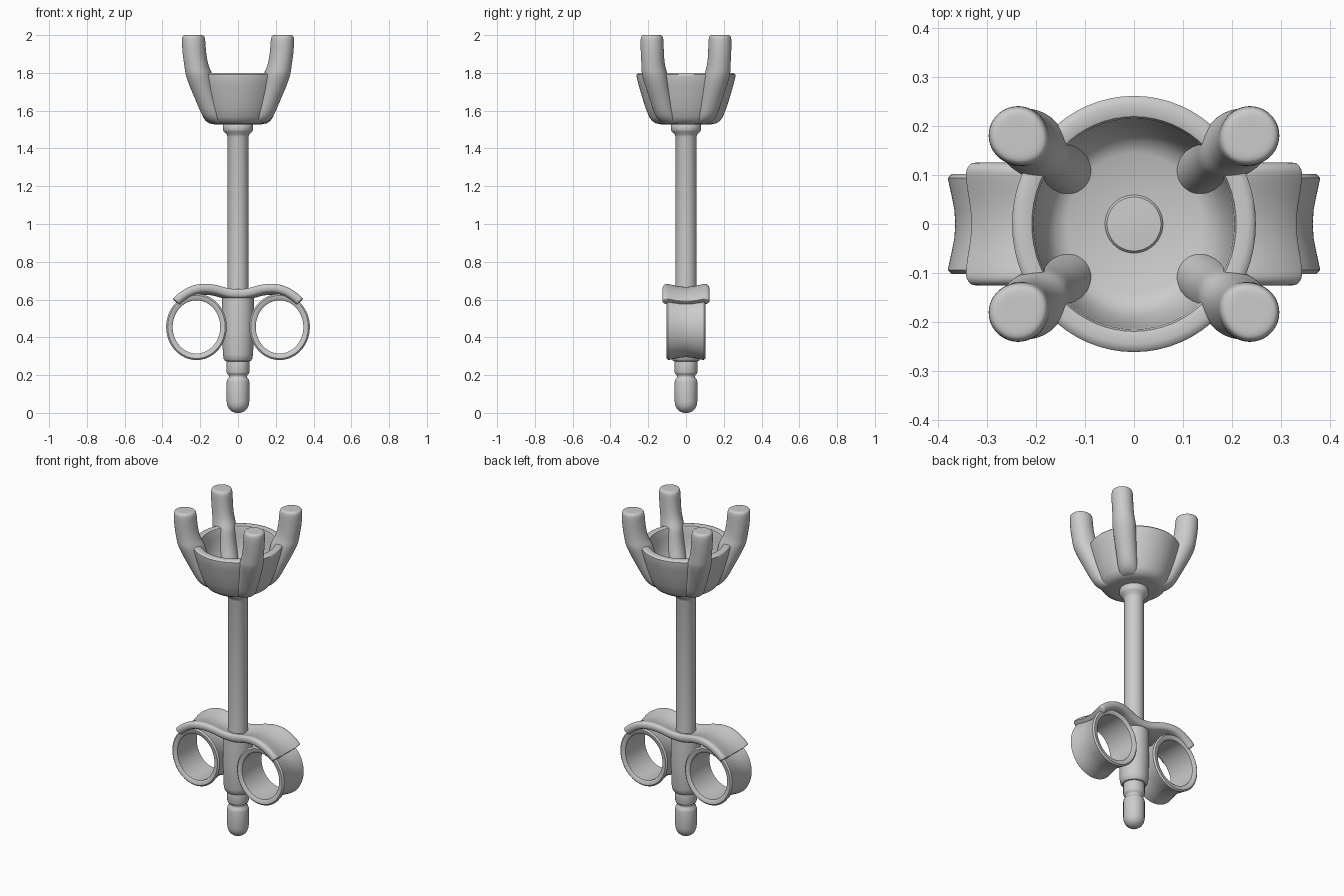
import bpy, bmesh
from math import sin, cos, pi, hypot, atan2


def skin(name, rings, wrap=False, caps=True, subsurf=0, angle=40):
    """Join equal-length closed loops of points into one smooth mesh."""
    bm = bmesh.new()
    loops = [[bm.verts.new(p) for p in r] for r in rings]
    n = len(loops[0])
    pairs = list(zip(loops, loops[1:])) + ([(loops[-1], loops[0])] if wrap else [])
    for a, b in pairs:
        for i in range(n):
            j = (i + 1) % n
            bm.faces.new((a[i], a[j], b[j], b[i]))
    if caps and not wrap:
        bm.faces.new(loops[0])
        bm.faces.new(loops[-1])
    bmesh.ops.recalc_face_normals(bm, faces=bm.faces)
    me = bpy.data.meshes.new(name)
    bm.to_mesh(me)
    bm.free()
    ob = bpy.data.objects.new(name, me)
    bpy.context.collection.objects.link(ob)
    bpy.context.view_layer.objects.active = ob
    ob.select_set(True)
    if subsurf:
        bpy.ops.object.shade_smooth()
        ob.modifiers.new("smooth", 'SUBSURF').levels = subsurf
        ob.modifiers["smooth"].render_levels = subsurf
    else:
        bpy.ops.object.shade_smooth_by_angle(angle=angle * pi / 180)
    ob.select_set(False)
    return ob


def lathe(name, profile, sx=1, sy=1, wrap=False, seg=64):
    rings = [[(sx * r * cos(2 * pi * i / seg), sy * r * sin(2 * pi * i / seg), z)
              for i in range(seg)] for r, z in profile]
    return skin(name, rings, wrap)


def sweep(name, path, section, closed=False, widths=None, subsurf=0):
    """Sweep a (y, normal offset) section along an x-z path."""
    rings, n = [], len(path)
    for k, (x, z) in enumerate(path):
        a = path[k - 1] if closed or k else path[0]
        b = path[(k + 1) % n] if closed or k < n - 1 else path[-1]
        tx, tz = b[0] - a[0], b[1] - a[1]
        d = hypot(tx, tz)
        w = widths[k] if widths else 1
        rings.append([(x - tz / d * o, y * w, z + tx / d * o) for y, o in section])
    return skin(name, rings, closed, subsurf=subsurf)


# Post with rounded tip, friction groove and collar
lathe("post", [(0.012, 0), (0.03, 0.006), (0.046, 0.019), (0.056, 0.037), (0.06, 0.06),
               (0.06, 0.165), (0.057, 0.177), (0.049, 0.186), (0.047, 0.194), (0.05, 0.202),
               (0.058, 0.208), (0.06, 0.215), (0.06, 0.27), (0.055, 0.29), (0.055, 1.46),
               (0.06, 1.475), (0.074, 1.488), (0.08, 1.498), (0.08, 1.525), (0.07, 1.54),
               (0.065, 1.595), (0.055, 1.606), (0.02, 1.608)], 1, 1)

# Cup seat for the stone, slightly oval
lathe("cup", [(0.03, 1.528), (0.13, 1.528), (0.155, 1.533), (0.175, 1.546), (0.189, 1.566),
              (0.21, 1.62), (0.228, 1.68), (0.243, 1.735), (0.254, 1.78), (0.254, 1.791),
              (0.248, 1.798), (0.238, 1.80), (0.222, 1.80), (0.213, 1.797), (0.209, 1.787),
              (0.205, 1.74), (0.196, 1.69), (0.182, 1.645), (0.165, 1.618), (0.14, 1.605),
              (0.03, 1.60)], 0.98, 1.03)

# Four prongs: stacked teardrop sections with the point facing inward
stations = [(0.09, 0.07, 1.532, 0.036, 0), (0.105, 0.085, 1.536, 0.048, 0),
            (0.132, 0.107, 1.565, 0.057, 0.1), (0.16, 0.128, 1.64, 0.059, 0.1),
            (0.188, 0.148, 1.71, 0.062, 0.2), (0.206, 0.163, 1.77, 0.067, 0.3),
            (0.214, 0.17, 1.80, 0.067, 0.32), (0.222, 0.175, 1.83, 0.062, 0.25),
            (0.233, 0.179, 1.89, 0.061, 0.18), (0.237, 0.181, 1.96, 0.062, 0.15),
            (0.238, 0.181, 1.988, 0.060, 0.15), (0.238, 0.181, 2.0, 0.053, 0.15),
            (0.238, 0.181, 2.0, 0.03, 0.1)]
for sx, sy, where in ((1, 1, "back_right"), (-1, 1, "back_left"),
                      (1, -1, "front_right"), (-1, -1, "front_left")):
    rings = []
    for cx, cy, z, r, point in stations:
        inward = atan2(-cy, -cx)
        ring = []
        for i in range(16):
            t = inward + 2 * pi * i / 16
            rr = r * (1 + point * max(0, cos(t - inward)) ** 4)
            ring.append((sx * (cx + rr * cos(t)), sy * (cy + rr * sin(t)), z))
        rings.append(ring)
    skin(where + "_prong", rings, subsurf=2)

# Clutch barrel gripping the post
lathe("clutch_barrel", [(0.05, 0.272), (0.066, 0.274), (0.075, 0.284), (0.08, 0.31),
                        (0.084, 0.45), (0.084, 0.60), (0.082, 0.63), (0.074, 0.643),
                        (0.05, 0.646)])

# Curved butterfly wings with a dished top
half = [(0.06, 0.641), (0.1, 0.655), (0.15, 0.665), (0.2, 0.666), (0.25, 0.653),
        (0.3, 0.623), (0.328, 0.596), (0.333, 0.590)]
half_w = [0.78, 0.84, 0.92, 0.98, 1.0, 1.0, 1.0, 0.99]
path = [(-x, z) for x, z in half[::-1]] + [(0, 0.634)] + half
widths = half_w[::-1] + [0.75] + half_w
section = [(-0.125, -0.018), (-0.127, 0.008), (-0.113, 0.021), (-0.09, 0.016), (-0.045, 0.005),
           (0, 0.001), (0.045, 0.005), (0.09, 0.016), (0.113, 0.021), (0.127, 0.008),
           (0.125, -0.018), (0.11, -0.03), (0.06, -0.036), (0, -0.042), (-0.06, -0.036),
           (-0.11, -0.03)]
sweep("clutch_wings", path, section, widths=widths, subsurf=2)

# Rolled loops with a waisted outer face
band = [(-0.1, -0.012), (-0.102, 0.008), (-0.094, 0.0165), (-0.06, 0.009), (-0.03, 0.003),
        (0, 0.001), (0.03, 0.003), (0.06, 0.009), (0.094, 0.0165), (0.102, 0.008),
        (0.1, -0.012), (0.094, -0.018), (0.05, -0.018), (0, -0.018), (-0.05, -0.018),
        (-0.094, -0.018)]
for side, where in ((1, "right"), (-1, "left")):
    ellipse = [(side * 0.22 + 0.144 * cos(t), 0.455 + 0.159 * sin(t))
               for t in [-2 * pi * i / 64 for i in range(64)]]
    sweep(where + "_clutch_loop", ellipse, band, closed=True)
